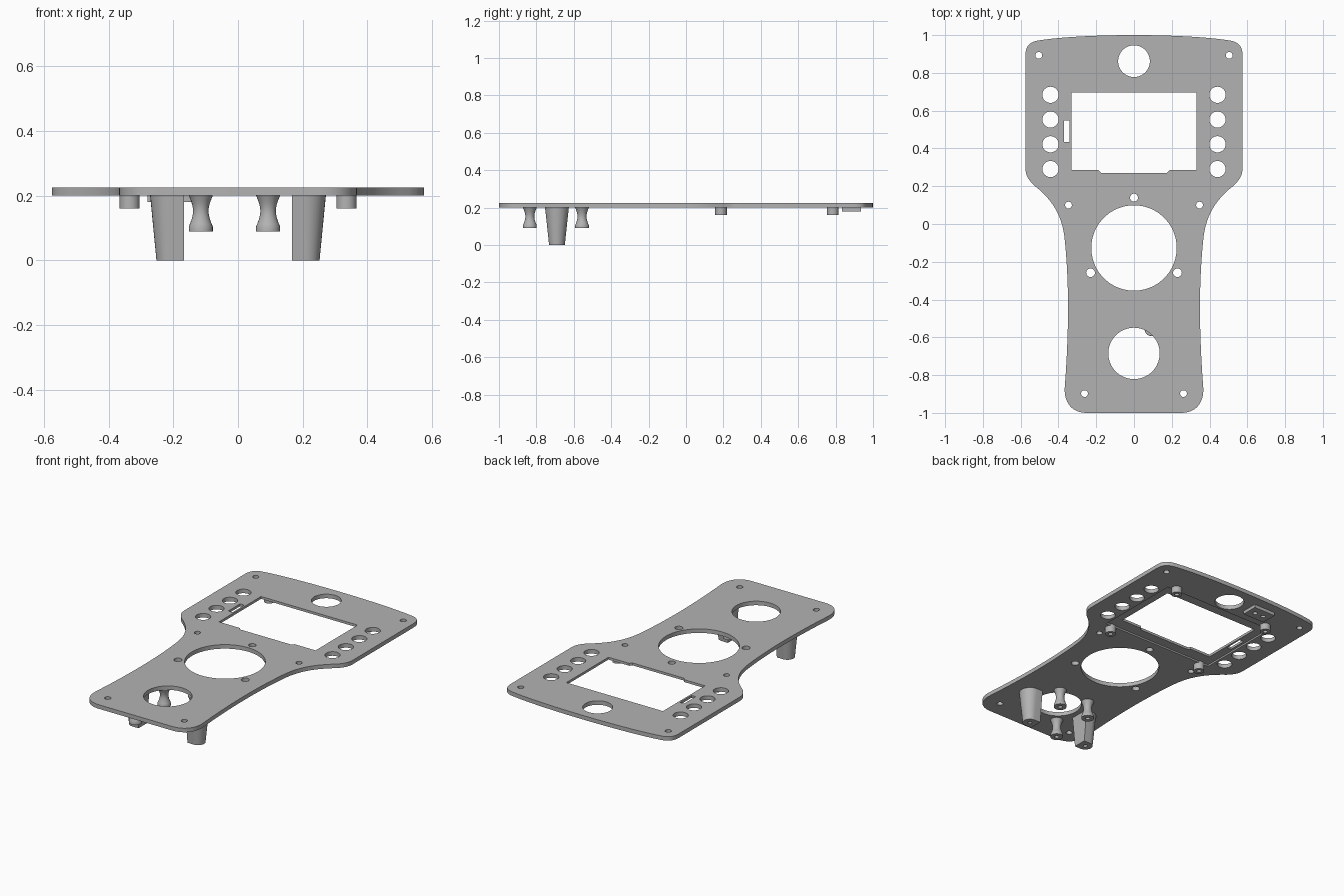
import bpy
import bmesh
import math
from mathutils import Vector
from mathutils.geometry import interpolate_bezier

default_cube = bpy.data.objects.get("Cube")
if default_cube:
    bpy.data.objects.remove(default_cube, do_unlink=True)

GREY = (0.45, 0.45, 0.45, 1)
plastic = bpy.data.materials.new("grey plastic")
plastic.use_nodes = True
plastic.diffuse_color = GREY
plastic.node_tree.nodes["Principled BSDF"].inputs["Base Color"].default_value = GREY

BOTTOM, TOP = 0.2, 0.225
SINK = 0.205  # underside parts overlap slightly into the plate


def finish(name, bm):
    """Turn a bmesh into a named object with smooth rounds and sharp edges."""
    bmesh.ops.recalc_face_normals(bm, faces=bm.faces)
    mesh = bpy.data.meshes.new(name)
    bm.to_mesh(mesh)
    bm.free()
    mesh.materials.append(plastic)
    mesh.shade_smooth()
    mesh.set_sharp_from_angle(angle=math.radians(30))
    obj = bpy.data.objects.new(name, mesh)
    bpy.context.collection.objects.link(obj)
    return obj


def circle(x, y, r, n=32):
    return [(x + r * math.cos(math.tau * i / n), y + r * math.sin(math.tau * i / n))
            for i in range(n)]


def rect(x0, x1, y0, y1):
    return [(x0, y0), (x1, y0), (x1, y1), (x0, y1)]


def slab(name, loops, z0, z1):
    """Extrude an outline with holes between two heights."""
    curve = bpy.data.curves.new(name, "CURVE")
    curve.dimensions = "2D"
    curve.fill_mode = "BOTH"
    curve.extrude = (z1 - z0) / 2
    for loop in loops:
        spline = curve.splines.new("POLY")
        spline.points.add(len(loop) - 1)
        for point, (x, y) in zip(spline.points, loop):
            point.co = (x, y, 0, 1)
        spline.use_cyclic_u = True
    temp = bpy.data.objects.new(name + "_profile", curve)
    bpy.context.collection.objects.link(temp)
    depsgraph = bpy.context.evaluated_depsgraph_get()
    mesh = bpy.data.meshes.new_from_object(temp.evaluated_get(depsgraph))
    bm = bmesh.new()
    bm.from_mesh(mesh)
    bpy.data.objects.remove(temp, do_unlink=True)
    bpy.data.curves.remove(curve)
    bpy.data.meshes.remove(mesh)
    bmesh.ops.remove_doubles(bm, verts=bm.verts, dist=1e-5)
    bmesh.ops.translate(bm, verts=bm.verts, vec=(0, 0, (z0 + z1) / 2))
    return finish(name, bm)


def loft(name, sections):
    """Skin (height, ring) sections in order and cap both ends."""
    bm = bmesh.new()
    rings = [[bm.verts.new((x, y, z)) for x, y in ring] for z, ring in sections]
    for a, b in zip(rings, rings[1:]):
        for i in range(len(a)):
            j = (i + 1) % len(a)
            bm.faces.new((a[i], a[j], b[j], b[i]))
    bm.faces.new(rings[0])
    bm.faces.new(rings[-1])
    return finish(name, bm)


def turned(name, x, y, profile):
    return loft(name, [(z, circle(x, y, r, 24)) for z, r in profile])


# Plate outline: one half from Bezier spans, then mirrored
spans = [
    [(0, 1), (0.2, 1), (0.4, 0.99), (0.515, 0.97)],
    [(0.515, 0.97), (0.555, 0.96), (0.575, 0.94), (0.575, 0.89)],
    [(0.575, 0.3), (0.575, 0.26), (0.56, 0.235), (0.53, 0.205)],
    [(0.53, 0.205), (0.42, 0.12), (0.375, 0.03), (0.365, -0.1)],
    [(0.365, -0.1), (0.35, -0.25), (0.338, -0.5), (0.367, -0.87)],
    [(0.367, -0.87), (0.37, -0.95), (0.325, -1), (0.25, -1)],
]
half = []
for span in spans:
    for p in interpolate_bezier(*[Vector((x, y, 0)) for x, y in span], 13):
        if not half or (p.xy - Vector(half[-1])).length > 1e-4:
            half.append((p.x, p.y))
outline = half + [(-x, y) for x, y in reversed(half[1:])]

# Openings: round windows, screen with notch, slot, buttons and screw holes
screen = [(-0.33, 0.286), (-0.188, 0.286), (-0.175, 0.271), (0.175, 0.271),
          (0.188, 0.286), (0.33, 0.286), (0.33, 0.696), (-0.33, 0.696)]
loops = [outline, screen, rect(-0.37, -0.341, 0.434, 0.548),
         circle(0, 0.862, 0.084, 48), circle(0, -0.127, 0.226, 80),
         circle(0, -0.685, 0.136, 64), circle(0, 0.14, 0.021)]
for side in (-1, 1):
    for i in range(4):
        loops.append(circle(side * 0.442, 0.291 + i * 0.131, 0.043))
    for x, y, r in ((0.504, 0.893, 0.018), (0.347, 0.1, 0.018),
                    (0.23, -0.258, 0.023), (0.262, -0.898, 0.018)):
        loops.append(circle(side * x, y, r, 24))
plate = slab("face_plate", loops, BOTTOM, TOP)

# Shallow pocket under the screen
cutter = slab("pocket_cutter", [rect(-0.385, 0.385, 0.21, 0.765)], 0.18, 0.21)
cutter.hide_render = True
cut = plate.modifiers.new("pocket", "BOOLEAN")
cut.operation = "DIFFERENCE"
cut.solver = "EXACT"
cut.object = cutter
graph = bpy.context.evaluated_depsgraph_get()
pocketed = bpy.data.meshes.new_from_object(plate.evaluated_get(graph))
plate.modifiers.clear()
plate.data = pocketed
bpy.data.objects.remove(cutter, do_unlink=True)
pocketed.shade_smooth()
pocketed.set_sharp_from_angle(angle=math.radians(30))


# Tapered D-shaped legs with a blind screw hole
def d_ring(side, outer, radius):
    pts = [(0.167, -radius)]
    for i in range(17):
        a = math.pi * (i / 16 - 0.5)
        pts.append((outer - radius + radius * math.cos(a), radius * math.sin(a)))
    pts.append((0.167, radius))
    return [(side * x, y - 0.69) for x, y in pts]


for side, label in ((-1, "right"), (1, "left")):
    foot = d_ring(side, 0.252, 0.042)
    centre = Vector((side * 0.209, -0.69))
    bore = [tuple(centre + (Vector(p) - centre).normalized() * 0.013) for p in foot]
    loft(label + "_leg", [(SINK, d_ring(side, 0.272, 0.064)), (0, foot),
                          (0, bore), (0.06, bore)])

# Waisted posts around the front window
waist = [(SINK, 0.036)]
for i in range(13):
    t = i / 12
    waist.append((BOTTOM - 0.095 * t, 0.037 - 0.013 * math.sin(math.pi * t)))
waist += [(0.09, 0.037), (0.09, 0.013), (0.13, 0.013)]
for i, (x, y) in enumerate(((-0.115, -0.835), (-0.115, -0.556), (0.093, -0.556))):
    turned(f"waisted_post_{i + 1}", x, y, waist)

# Screen standoffs
for side, label in ((-1, "right"), (1, "left")):
    for y, end in ((0.187, "front"), (0.785, "back")):
        turned(f"{end}_{label}_standoff", side * 0.335, y,
               [(0.215, 0.031), (0.16, 0.031), (0.16, 0.013), (0.19, 0.013)])

# Small mounting pad with two holes
slab("mounting_pad", [rect(-0.28, -0.13, 0.834, 0.936),
                      circle(-0.235, 0.885, 0.014, 16),
                      circle(-0.175, 0.885, 0.014, 16)], 0.18, BOTTOM)
